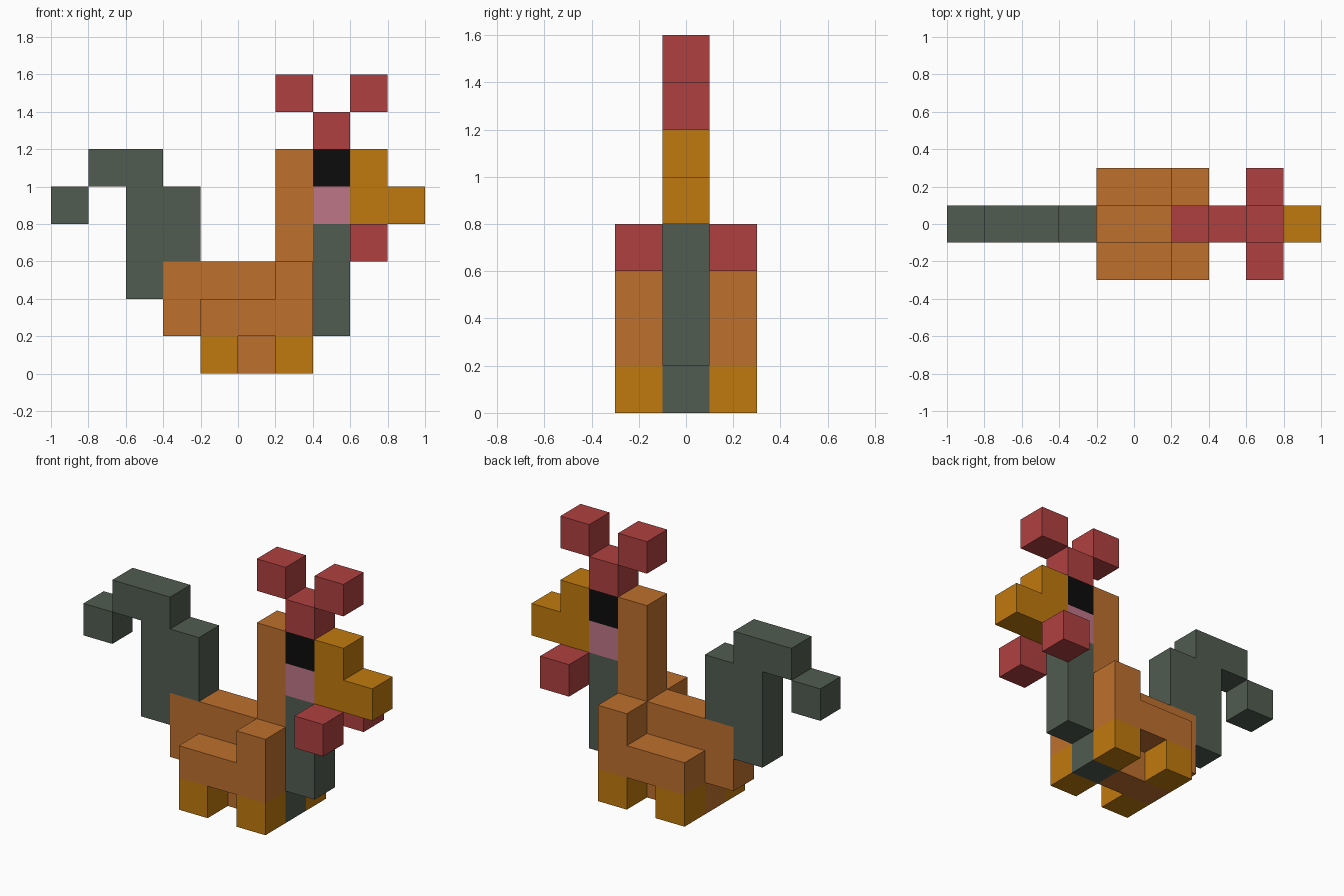
import bpy
import bmesh

cube = bpy.data.objects.get("Cube")
if cube:
    bpy.data.objects.remove(cube, do_unlink=True)

U = 0.2  # size of one block


def make_material(name, rgb):
    """Flat material from 0-255 display values, stored as linear."""
    lin = [(c / 255 / 12.92) if c / 255 <= 0.04045 else ((c / 255 + 0.055) / 1.055) ** 2.4 for c in rgb]
    mat = bpy.data.materials.new(name)
    mat.use_nodes = True
    mat.diffuse_color = (*lin, 1)
    bsdf = mat.node_tree.nodes["Principled BSDF"]
    bsdf.inputs["Base Color"].default_value = (*lin, 1)
    bsdf.inputs["Roughness"].default_value = 0.9
    return mat


ORANGE = make_material("orange", (190, 112, 45))
YELLOW = make_material("golden yellow", (192, 122, 14))
GREY = make_material("green grey", (81, 92, 81))
RED = make_material("red", (176, 64, 64))
PINK = make_material("pink", (190, 118, 135))
BLACK = make_material("black", (12, 12, 12))


def slab(name, profile, mat, y0=-0.5, y1=0.5):
    """Extrude a side profile, given in block units (x, z), from y0 to y1."""
    bm = bmesh.new()
    face = bm.faces.new([bm.verts.new((x * U, y0 * U, z * U)) for x, z in profile])
    ext = bmesh.ops.extrude_face_region(bm, geom=[face])
    verts = [g for g in ext["geom"] if isinstance(g, bmesh.types.BMVert)]
    bmesh.ops.translate(bm, verts=verts, vec=(0, (y1 - y0) * U, 0))
    bmesh.ops.recalc_face_normals(bm, faces=bm.faces)
    mesh = bpy.data.meshes.new(name)
    bm.to_mesh(mesh)
    bm.free()
    mesh.materials.append(mat)
    obj = bpy.data.objects.new(name, mesh)
    bpy.context.collection.objects.link(obj)
    return obj


def block(name, x, z, mat, w=1, h=1, y0=-0.5, y1=0.5):
    """Box with its lower rear corner at (x, z)."""
    return slab(name, [(x, z), (x + w, z), (x + w, z + h), (x, z + h)], mat, y0, y1)


# Body and neck
slab("body_and_neck", [(-2, 1), (-1, 1), (-1, 0), (1, 0), (1, 1), (2, 1),
                       (2, 6), (1, 6), (1, 3), (-2, 3)], ORANGE)

# Breast
block("breast", 2, 1, GREY, h=3)
block("lower_breast", 1, 0, GREY)

# Tail
slab("tail", [(-3, 2), (-2, 2), (-2, 3), (-1, 3), (-1, 5), (-2, 5),
              (-2, 6), (-4, 6), (-4, 5), (-3, 5)], GREY)
block("tail_tip", -5, 4, GREY)

# Head
block("cheek", 2, 4, PINK)
block("eye_band", 2, 5, BLACK)
slab("beak", [(3, 4), (5, 4), (5, 5), (4, 5), (4, 6), (3, 6)], YELLOW)

# Comb
block("comb_base", 2, 6, RED)
block("comb_rear", 1, 7, RED)
block("comb_front", 3, 7, RED)

# Paired parts on each side
for side, y0, y1 in (("right", -1.5, -0.5), ("left", 0.5, 1.5)):
    slab(f"wing_{side}", [(-1, 1), (2, 1), (2, 3), (1, 3), (1, 2), (-1, 2)], ORANGE, y0, y1)
    block(f"rear_foot_{side}", -1, 0, YELLOW, y0=y0, y1=y1)
    block(f"front_foot_{side}", 1, 0, YELLOW, y0=y0, y1=y1)
    block(f"wattle_{side}", 3, 3, RED, y0=y0, y1=y1)
